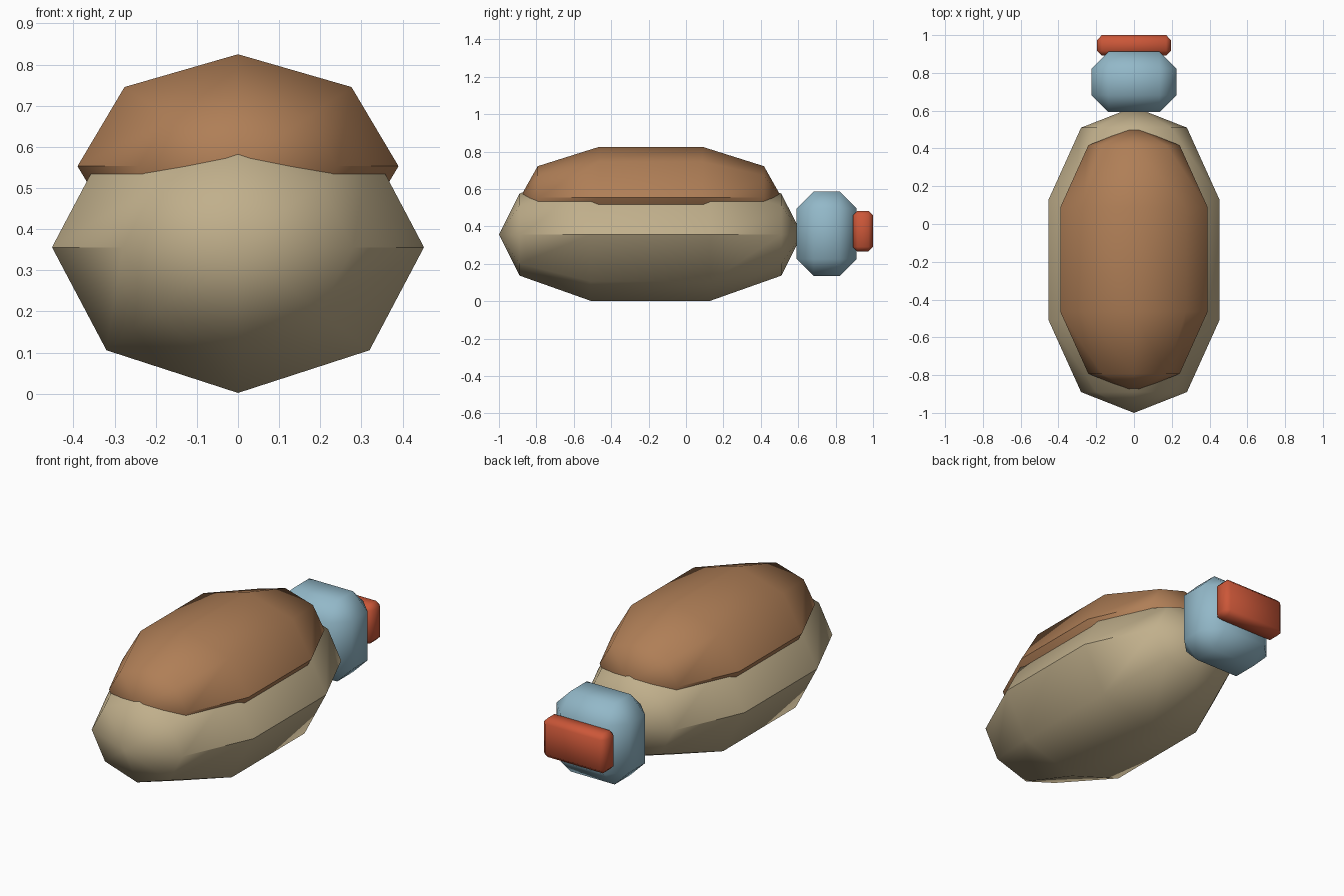
import bpy, bmesh, math

old = bpy.data.objects.get("Cube")
if old:
    bpy.data.objects.remove(old, do_unlink=True)


def make_material(name, rgb):
    mat = bpy.data.materials.new(name)
    mat.use_nodes = True
    colour = (*rgb, 1.0)
    mat.diffuse_color = colour
    mat.node_tree.nodes["Principled BSDF"].inputs["Base Color"].default_value = colour
    return mat


def finish(bm, name, mat, location, angle):
    bmesh.ops.recalc_face_normals(bm, faces=bm.faces[:])
    mesh = bpy.data.meshes.new(name)
    bm.to_mesh(mesh)
    bm.free()
    mesh.materials.append(mat)
    obj = bpy.data.objects.new(name, mesh)
    obj.location = location
    bpy.context.collection.objects.link(obj)
    bpy.ops.object.select_all(action="DESELECT")
    obj.select_set(True)
    bpy.context.view_layer.objects.active = obj
    bpy.ops.object.shade_smooth_by_angle(angle=math.radians(angle))
    return obj


# Unit capsule-like pod: (position along y, ring radius) between two poles
RINGS = [(-0.864, 0.62), (-0.395, 1.0), (0.395, 1.0), (0.864, 0.62)]
SIDES = 8


def pod(name, mat, location, half_size):
    sx, sy, sz = half_size
    bm = bmesh.new()
    rings = []
    for y, r in RINGS:
        ring = []
        for i in range(SIDES):
            a = math.tau * i / SIDES
            ring.append(bm.verts.new((sx * r * math.cos(a), sy * y, sz * r * math.sin(a))))
        rings.append(ring)
    front = bm.verts.new((0, -sy, 0))
    back = bm.verts.new((0, sy, 0))
    for i in range(SIDES):
        j = (i + 1) % SIDES
        bm.faces.new((front, rings[0][i], rings[0][j]))
        bm.faces.new((back, rings[-1][j], rings[-1][i]))
        for a, b in zip(rings, rings[1:]):
            bm.faces.new((a[i], b[i], b[j], a[j]))
    return finish(bm, name, mat, location, 47)


def chamfered_box(name, mat, location, size, bevel):
    bm = bmesh.new()
    bmesh.ops.create_cube(bm, size=1)
    bmesh.ops.scale(bm, vec=size, verts=bm.verts[:])
    bmesh.ops.bevel(bm, geom=bm.edges[:], offset=bevel, segments=1,
                    affect="EDGES", profile=0.5)
    return finish(bm, name, mat, location, 60)


tan = make_material("tan", (0.53, 0.43, 0.26))
brown = make_material("brown", (0.43, 0.21, 0.094))
blue = make_material("pale_blue", (0.29, 0.48, 0.58))
red = make_material("brick_red", (0.60, 0.095, 0.04))

# Main body and the shell resting on its back
pod("body", tan, (0, -0.19, 0.356), (0.452, 0.81, 0.354))
pod("back_shell", brown, (0, -0.188, 0.553), (0.39, 0.70, 0.272))

# Head and snout at the rear end
chamfered_box("head", blue, (0, 0.752, 0.36), (0.45, 0.32, 0.45), 0.09)
chamfered_box("snout", red, (0, 0.946, 0.374), (0.39, 0.108, 0.218), 0.025)
